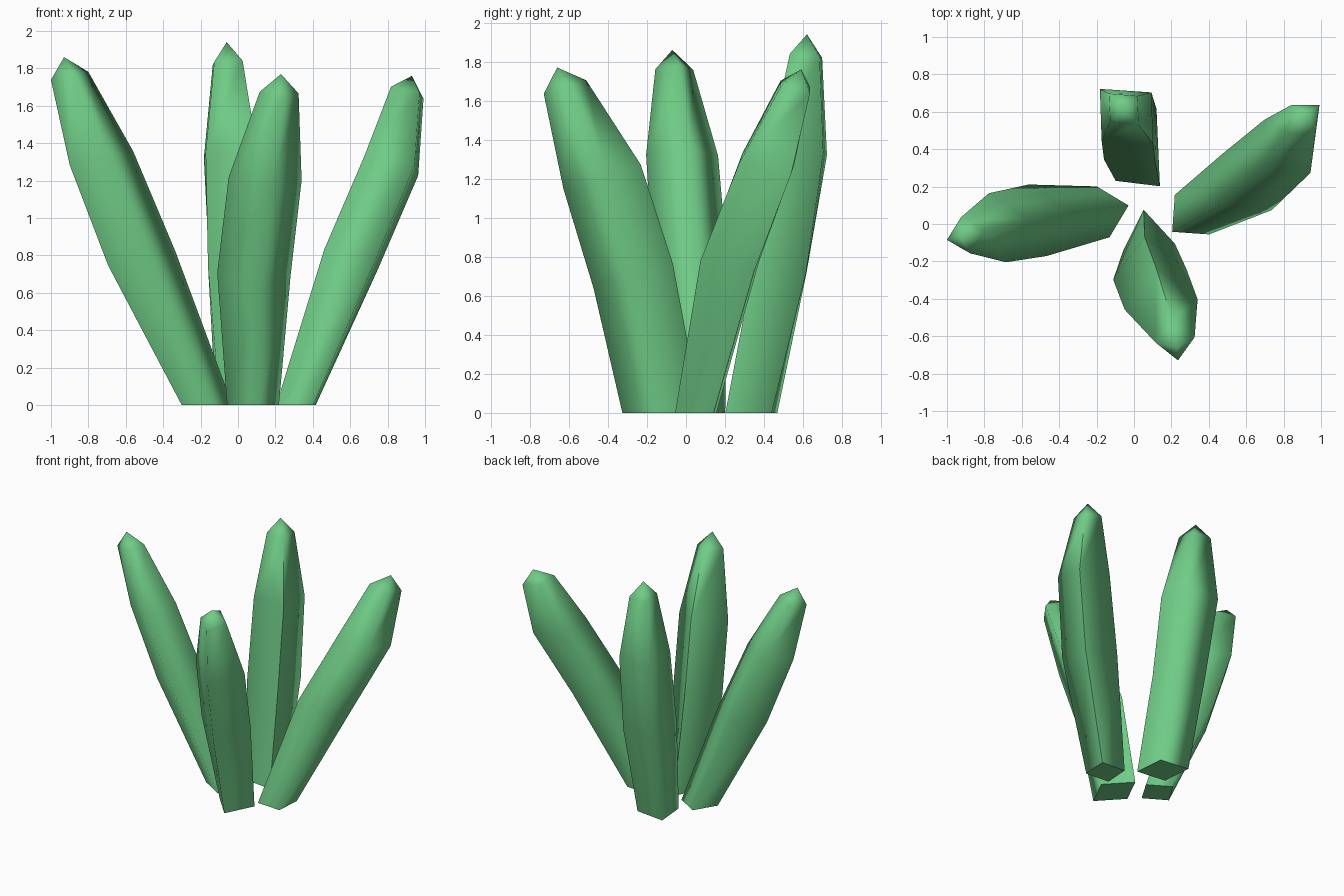
import bpy, bmesh, math
from mathutils import Vector

if "Cube" in bpy.data.objects:
    bpy.data.objects.remove(bpy.data.objects["Cube"])

green = bpy.data.materials.new("leaf green")
green.diffuse_color = (0.16, 0.60, 0.24, 1)
green.use_nodes = True
green.node_tree.nodes["Principled BSDF"].inputs["Base Color"].default_value = green.diffuse_color


def leaf(name, angle, tilt, rings, tip):
    """Four-sided leaf: rings are (x, y, z, radius along angle, radius across)."""
    a = math.radians(angle)
    u, v = Vector((math.cos(a), math.sin(a))), Vector((-math.sin(a), math.cos(a)))
    base = rings[0]
    lean = Vector((tip[0] - base[0], tip[1] - base[1])) / tip[2]
    bm = bmesh.new()
    loops = []
    for i, (x, y, z, ru, rv) in enumerate(rings):
        loop = []
        for o in (u * ru, v * rv, -u * ru, -v * rv):
            dz = -lean.dot(o) * tilt if i else 0      # upper rings lean with the leaf
            loop.append(bm.verts.new((x + o.x, y + o.y, z + dz)))
        loops.append(loop)
    top = bm.verts.new(tip)
    bm.faces.new(loops[0][::-1])
    for lo, hi in zip(loops, loops[1:]):
        for k in range(4):
            n = (k + 1) % 4
            bm.faces.new((lo[k], lo[n], hi[n], hi[k]))
    for k in range(4):
        bm.faces.new((loops[-1][k], loops[-1][(k + 1) % 4], top))
    for f in bm.faces:
        f.smooth = True
    # sharp keel along one side and sharp cut at the base
    for lo, hi in zip(loops, loops[1:]):
        bm.edges.get((lo[0], hi[0])).smooth = False
    for k in range(4):
        bm.edges.get((loops[0][k], loops[0][(k + 1) % 4])).smooth = False
    bmesh.ops.recalc_face_normals(bm, faces=bm.faces)
    mesh = bpy.data.meshes.new(name)
    bm.to_mesh(mesh)
    bm.free()
    mesh.materials.append(green)
    bpy.context.collection.objects.link(bpy.data.objects.new(name, mesh))


leaf("left_leaf", 194, 0.5, [
    (-0.165, 0.065, 0, 0.14, 0.14),
    (-0.515, 0.02, 0.785, 0.185, 0.197),
    (-0.73, -0.02, 1.32, 0.175, 0.19),
    (-0.90, -0.06, 1.76, 0.103, 0.10)], (-0.93, -0.07, 1.86))

leaf("right_leaf", 41, 0.6, [
    (0.31, 0.05, 0, 0.14, 0.14),
    (0.605, 0.225, 0.78, 0.19, 0.20),
    (0.82, 0.415, 1.28, 0.19, 0.188),
    (0.905, 0.56, 1.67, 0.115, 0.10)], (0.93, 0.59, 1.76))

leaf("back_leaf", -46, 0.7, [
    (0.01, 0.335, 0, 0.185, 0.15),
    (-0.02, 0.48, 0.73, 0.19, 0.195),
    (-0.04, 0.575, 1.34, 0.205, 0.185),
    (-0.055, 0.615, 1.83, 0.115, 0.10)], (-0.06, 0.62, 1.94))

leaf("front_leaf", 98, 1.0, [
    (0.08, -0.125, 0, 0.203, 0.14),
    (0.085, -0.27, 0.70, 0.205, 0.198),
    (0.145, -0.43, 1.21, 0.20, 0.197),
    (0.22, -0.62, 1.67, 0.11, 0.105)], (0.23, -0.66, 1.77))
